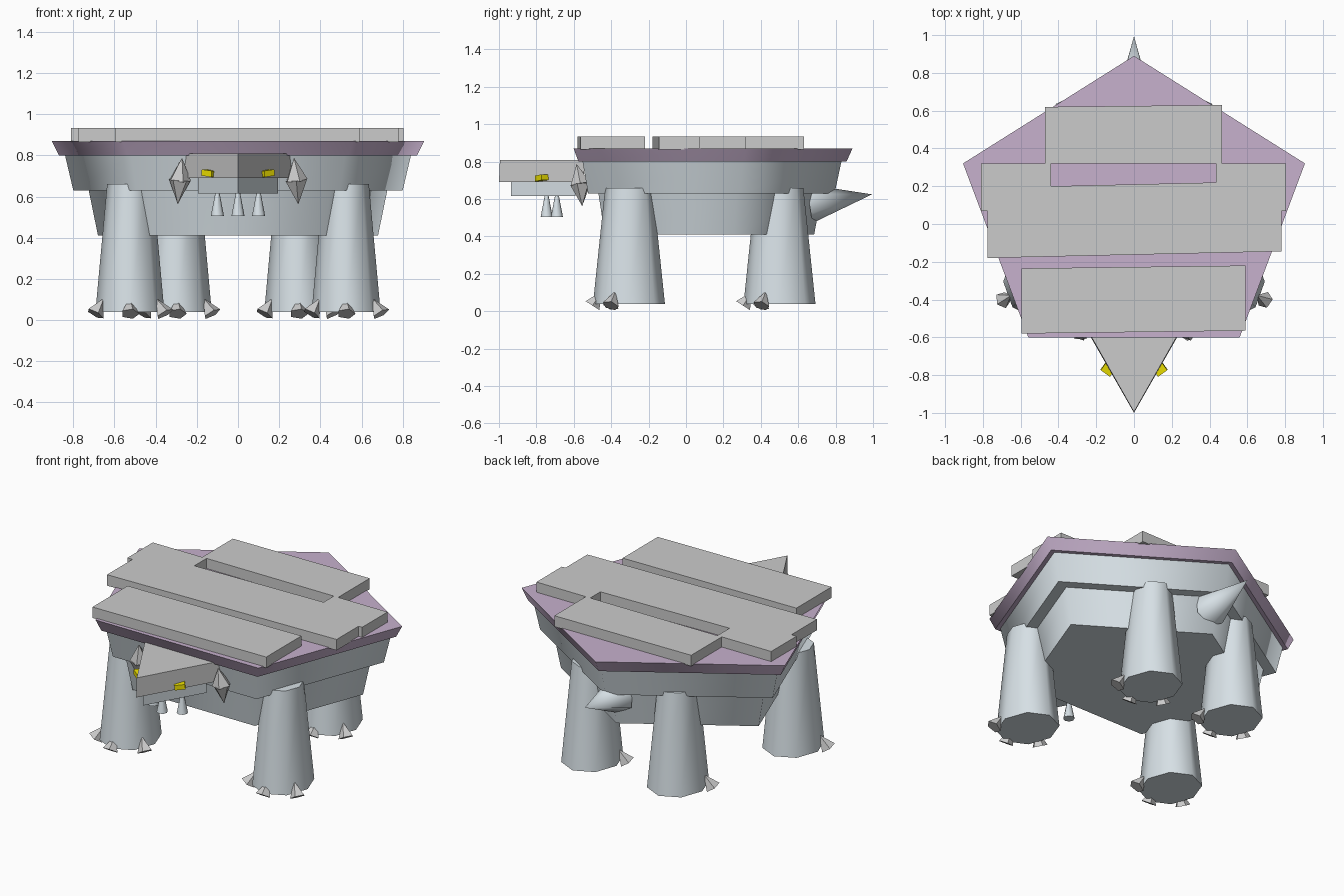
import bpy, bmesh, math
from mathutils import Vector

if "Cube" in bpy.data.objects:
    bpy.data.objects.remove(bpy.data.objects["Cube"])


def material(name, rgb):
    m = bpy.data.materials.new(name)
    m.diffuse_color = (*rgb, 1)
    m.use_nodes = True
    m.node_tree.nodes["Principled BSDF"].inputs["Base Color"].default_value = m.diffuse_color
    return m


SKIN = material("pale_blue", (0.68, 0.75, 0.79))
PURPLE = material("purple", (0.57, 0.44, 0.61))
YELLOW = material("yellow", (0.85, 0.75, 0.0))


def solid(name, ring_a, ring_b, mat=None, smooth=False):
    """Closed solid between two rings of points, with sharp cap edges."""
    bm = bmesh.new()
    a = [bm.verts.new(p) for p in ring_a]
    b = [bm.verts.new(p) for p in ring_b]
    caps = [bm.faces.new(a[::-1]), bm.faces.new(b)]
    n = len(a)
    for i in range(n):
        j = (i + 1) % n
        bm.faces.new((a[i], a[j], b[j], b[i])).smooth = smooth
    for f in caps:
        for e in f.edges:
            e.smooth = False
    bmesh.ops.remove_doubles(bm, verts=bm.verts, dist=1e-5)
    bmesh.ops.recalc_face_normals(bm, faces=bm.faces)
    me = bpy.data.meshes.new(name)
    bm.to_mesh(me)
    bm.free()
    ob = bpy.data.objects.new(name, me)
    bpy.context.collection.objects.link(ob)
    if mat:
        me.materials.append(mat)
    return ob


def at_z(outline, z):
    return [(x, y, z) for x, y in outline]


def cone(name, p, q, r1, r2, n, mat=None, smooth=False, turn=0):
    """Tapered n-sided limb from p to q."""
    p, q = Vector(p), Vector(q)
    rot = Vector((0, 0, 1)).rotation_difference(q - p)
    def ring(c, r):
        return [c + rot @ Vector((r * math.cos(t), r * math.sin(t), 0))
                for t in (turn + 2 * math.pi * i / n for i in range(n))]
    return solid(name, ring(p, r1), ring(q, r2), mat, smooth)


def pentagon(half_width):
    r = half_width / 0.951
    return [(r * math.sin(-2 * math.pi * i / 5),
             0.066 + 0.866 * r * math.cos(2 * math.pi * i / 5)) for i in range(5)]


# Shell: three stacked flaring pentagons
solid("shell_rim", at_z(pentagon(0.87), 0.80), at_z(pentagon(0.905), 0.87), PURPLE, True)
solid("upper_body", at_z(pentagon(0.80), 0.63), at_z(pentagon(0.84), 0.80), SKIN, True)
solid("lower_body", at_z(pentagon(0.68), 0.41), at_z(pentagon(0.725), 0.63), SKIN, True)

# Flat plates on the shell
plates = {
    "front_plate": [(-.595, -.58), (.59, -.565), (.59, -.22), (-.595, -.235)],
    "middle_plate": [(-.775, -.18), (.78, -.145), (.78, .07), (.805, .07), (.805, .32),
                     (.435, .32), (.435, .22), (-.44, .20), (-.44, .32), (-.81, .32),
                     (-.81, .07), (-.775, .07)],
    "back_plate": [(-.47, .32), (.465, .32), (.465, .63), (-.47, .62)],
}
for name, outline in plates.items():
    solid(name, at_z(outline, 0.865), at_z(outline, 0.933))


# Wedge head and jaw
def wedge(half, tip, back):
    return [(0, tip), (half, back), (-half, back)]


solid("head", at_z(wedge(.26, -1.0, -.545), .69), at_z(wedge(.255, -.995, -.545), .81))
solid("jaw", at_z(wedge(.195, -.935, -.59), .615), at_z(wedge(.195, -.935, -.59), .69), SKIN)

# Barbels under the jaw
for x, y in ((-.1, -.69), (0, -.745), (.1, -.69)):
    cone("chin_spike", (x, y, .505), (x, y, .62), .032, .010, 8, SKIN, True)

for s in (-1, 1):
    # Cheek horns: back-to-back pyramids
    mid = (s * .283, -.565, .68)
    cone("cheek_horn_top", mid, (s * .272, -.585, .788), .055, 0, 5)
    cone("cheek_horn_bottom", mid, (s * .293, -.555, .562), .055, 0, 5)
    # Eyes
    bpy.ops.mesh.primitive_cube_add(size=1, location=(s * .14, -.772, .713))
    eye = bpy.context.object
    eye.name = "eye"
    eye.scale = (.06, .045, .03)
    eye.rotation_euler = (0, s * -.12, s * .62)
    eye.data.materials.append(YELLOW)
    # Legs with three claws each
    for part, lx, ly in (("front", .525, -.305), ("back", .295, .50)):
        leg = cone(part + "_leg", (0, 0, .04), (0, 0, .66), .178, .118, 8, SKIN, True)
        leg.location = (s * lx, ly, 0)
        leg.scale = (.94, 1.08, 1)
        for deg in (-150, -90, -30):
            d = Vector((math.cos(math.radians(deg)), math.sin(math.radians(deg)), 0))
            c = Vector((s * lx, ly, 0))
            cone(part + "_claw", c + d * .195 + Vector((0, 0, .03)),
                 c + d * .15 + Vector((0, 0, .10)), .046, .004, 5)

# Tail spike
cone("tail", (0, .66, .575), (0, .995, .625), .105, 0, 6, SKIN, True, math.pi / 6)
